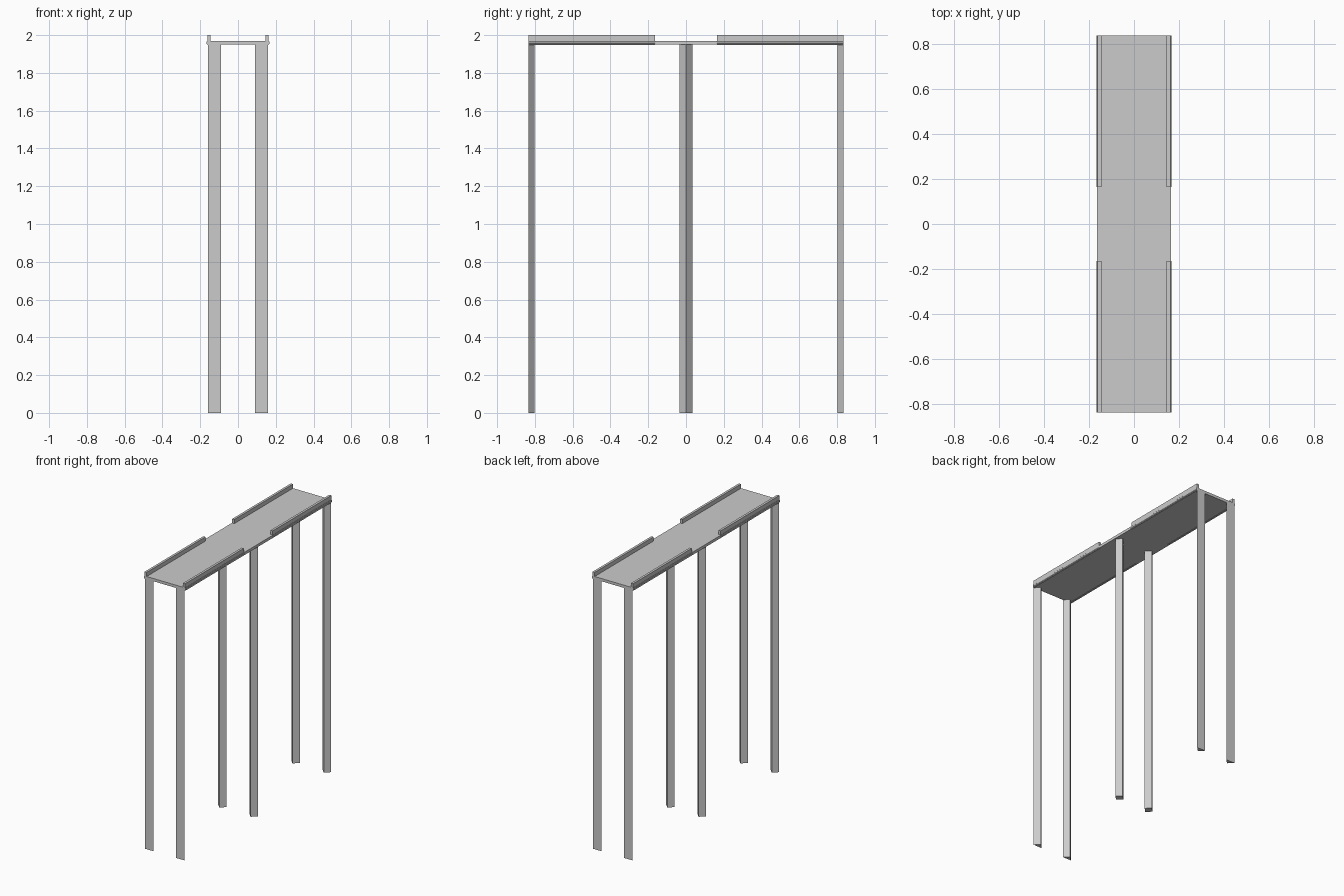
import bpy, bmesh
from math import cos, sin, pi

if "Cube" in bpy.data.objects:
    bpy.data.objects.remove(bpy.data.objects["Cube"])


def prism(name, points, depth, place):
    """Extrude a closed 2D outline; place(a, b, t) maps it into space."""
    bm = bmesh.new()
    low = [bm.verts.new(place(a, b, depth[0])) for a, b in points]
    high = [bm.verts.new(place(a, b, depth[1])) for a, b in points]
    bm.faces.new(low)
    bm.faces.new(high)
    n = len(points)
    for i in range(n):
        j = (i + 1) % n
        bm.faces.new((low[i], low[j], high[j], high[i]))
    bmesh.ops.recalc_face_normals(bm, faces=bm.faces)
    mesh = bpy.data.meshes.new(name)
    bm.to_mesh(mesh)
    bm.free()
    ob = bpy.data.objects.new(name, mesh)
    bpy.context.collection.objects.link(ob)
    return ob


def upright(a, b, t):
    return (a, b, t)


def lengthwise(a, b, t):
    return (a, t, b)


HALF_W, HALF_L, GAP = 0.164, 0.835, 0.165
DECK_LOW, DECK_TOP = 1.95, 1.97
LEG_X, LEG_R = 0.125, 0.034

# Deck
prism("deck", [(-HALF_W, DECK_LOW), (HALF_W, DECK_LOW),
               (HALF_W, DECK_TOP), (-HALF_W, DECK_TOP)],
      (-HALF_L, HALF_L), lengthwise)

for sx, side in ((-1, "left"), (1, "right")):
    x = sx * LEG_X
    # Middle legs: square posts turned 45 degrees
    prism(f"middle_leg_{side}", [(x - LEG_R, 0), (x, -LEG_R), (x + LEG_R, 0), (x, LEG_R)],
          (0, DECK_LOW), upright)
    for sy, end in ((-1, "front"), (1, "back")):
        # End legs: the same post halved, flat face outwards
        y = sy * HALF_L
        prism(f"{end}_leg_{side}",
              [(x - LEG_R, y), (x + LEG_R, y), (x, y - sy * LEG_R)],
              (0, DECK_LOW), upright)
        # Raised guard rails, open in the middle
        span = (sy * GAP, sy * HALF_L)
        a, b = sx * 0.145, sx * 0.162
        prism(f"{end}_rail_{side}", [(a, 1.955), (b, 1.955), (b, 2.0), (a, 2.0)],
              span, lengthwise)
        # Small edge bar under each rail
        ring = [(sx * 0.155 + 0.0125 * cos(pi / 8 + k * pi / 4),
                 1.96 + 0.0125 * sin(pi / 8 + k * pi / 4)) for k in range(8)]
        prism(f"{end}_edge_bar_{side}", ring, span, lengthwise)
